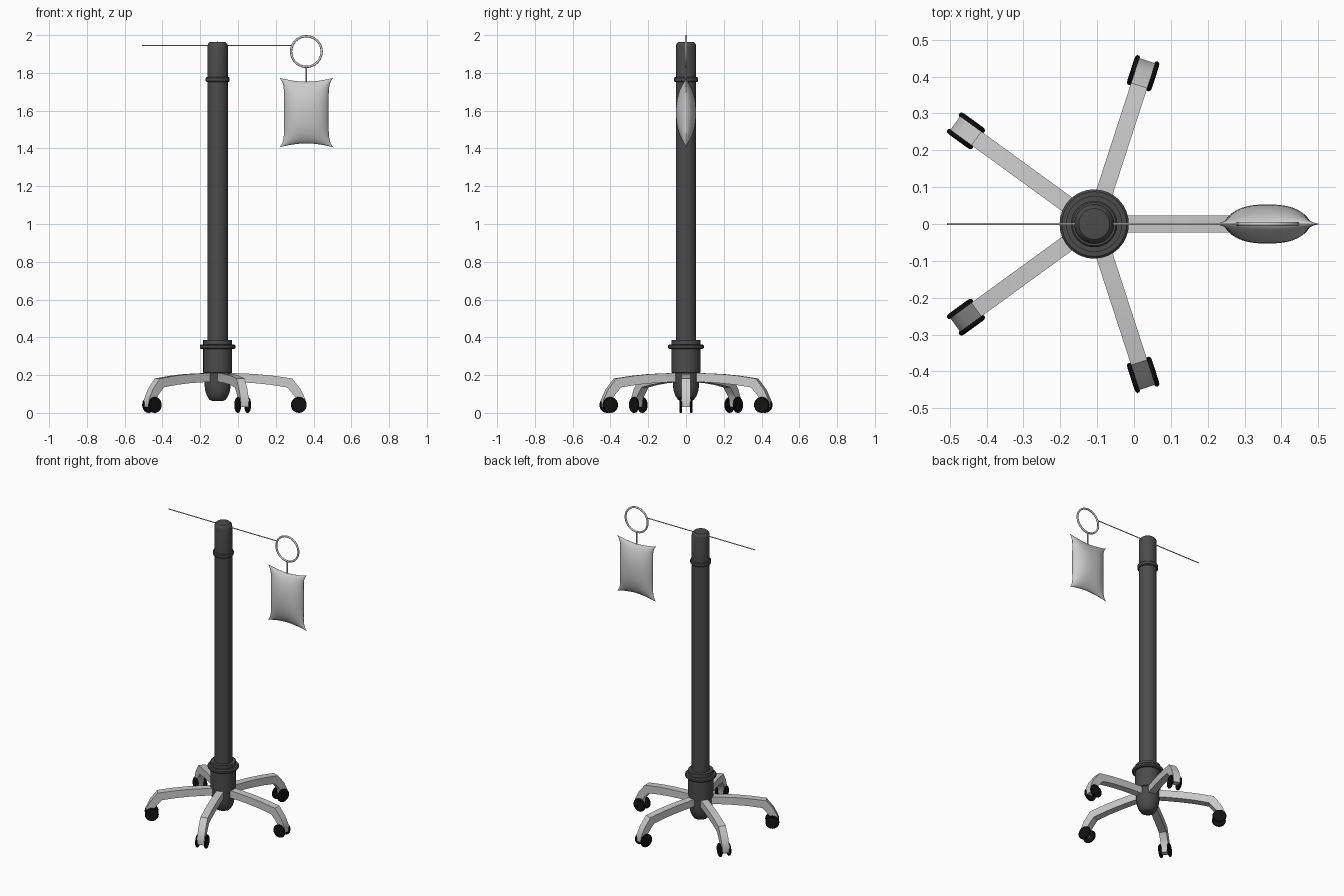
import bpy, bmesh, math
from mathutils import Matrix, Vector

if "Cube" in bpy.data.objects:
    bpy.data.objects.remove(bpy.data.objects["Cube"])

PX = -0.108  # x of the pole axis


def material(name, v):
    m = bpy.data.materials.new(name)
    m.diffuse_color = (v, v, v, 1)
    m.use_nodes = True
    m.node_tree.nodes["Principled BSDF"].inputs["Base Color"].default_value = m.diffuse_color
    return m


DARK = material("dark_grey", 0.07)
BLACK = material("black", 0.006)


def finish(name, bm, mat=None, smooth=True):
    bmesh.ops.remove_doubles(bm, verts=bm.verts, dist=1e-5)
    bmesh.ops.recalc_face_normals(bm, faces=bm.faces)
    me = bpy.data.meshes.new(name)
    bm.to_mesh(me)
    bm.free()
    ob = bpy.data.objects.new(name, me)
    bpy.context.collection.objects.link(ob)
    if mat:
        me.materials.append(mat)
    if smooth:
        bpy.ops.object.select_all(action='DESELECT')
        ob.select_set(True)
        bpy.context.view_layer.objects.active = ob
        bpy.ops.object.shade_smooth_by_angle(angle=math.radians(35))
    return ob


def lathe(bm, profile, matrix, steps=32):
    """Spin (radius, height) points around local z."""
    vs = [bm.verts.new((r, 0, z)) for r, z in profile]
    es = [bm.edges.new(p) for p in zip(vs, vs[1:])]
    before = set(bm.verts) - set(vs)
    bmesh.ops.spin(bm, geom=vs + es, cent=(0, 0, 0), axis=(0, 0, 1),
                   angle=2 * math.pi, steps=steps)
    new = [v for v in bm.verts if v not in before]
    bmesh.ops.transform(bm, matrix=matrix, verts=new)


def rod(name, a, b, r):
    a, b = Vector(a), Vector(b)
    d = b - a
    bm = bmesh.new()
    m = Matrix.Translation(a) @ d.to_track_quat('Z', 'Y').to_matrix().to_4x4()
    lathe(bm, [(0, 0), (r, 0), (r, d.length), (0, d.length)], m, 12)
    return finish(name, bm)


# Pole with rounded cap and trim ring
axis = Matrix.Translation((PX, 0, 0))
bm = bmesh.new()
lathe(bm, [(0, 0.3), (0.054, 0.3), (0.054, 1.752), (0.059, 1.752), (0.063, 1.757),
           (0.063, 1.773), (0.059, 1.778), (0.054, 1.778), (0.054, 1.94),
           (0.051, 1.954), (0.042, 1.963), (0, 1.965)], axis)
finish("pole", bm, DARK)

# Hub: rounded bottom, barrel, flange and step
bm = bmesh.new()
lathe(bm, [(0, 0.063), (0.03, 0.064), (0.043, 0.07), (0.056, 0.09), (0.065, 0.115),
           (0.07, 0.15), (0.07, 0.21), (0.076, 0.213), (0.076, 0.338), (0.088, 0.338),
           (0.094, 0.344), (0.094, 0.356), (0.088, 0.362), (0.076, 0.362),
           (0.076, 0.385), (0.05, 0.385)], axis)
finish("hub", bm, DARK)

# Five legs with twin casters
LEG = [(0.03, 0.212), (0.13, 0.209), (0.21, 0.205), (0.30, 0.196), (0.395, 0.182),
       (0.44, 0.125), (0.466, 0.07), (0.462, 0.03), (0.425, 0.03), (0.418, 0.075),
       (0.395, 0.105), (0.368, 0.135), (0.28, 0.149), (0.20, 0.157), (0.12, 0.162),
       (0.03, 0.165)]
WHEEL = [(0, 0.021), (0.038, 0.021), (0.042, 0.024), (0.042, 0.03),
         (0.038, 0.034), (0.03, 0.035), (0, 0.035)]
for i in range(5):
    turn = axis @ Matrix.Rotation(math.radians(72 * i), 4, 'Z')
    bm = bmesh.new()
    f = bm.faces.new([bm.verts.new((r, -0.023, z)) for r, z in LEG])
    ext = bmesh.ops.extrude_face_region(bm, geom=[f])["geom"]
    for v in ext:
        if isinstance(v, bmesh.types.BMVert):
            v.co.y = 0.023
    bmesh.ops.transform(bm, matrix=turn, verts=bm.verts)
    finish(f"leg_{i + 1}", bm)
    bm = bmesh.new()
    for side in (1, -1):
        m = turn @ Matrix.Translation((0.43, 0, 0.042)) @ Matrix.Rotation(side * math.pi / 2, 4, 'X')
        lathe(bm, WHEEL, m, 24)
    finish(f"caster_{i + 1}", bm, BLACK)

# Cross rod, hanging ring and hook
rod("cross_rod", (-0.507, 0, 1.945), (0.284, 0, 1.945), 0.003)
rod("bag_hook", (0.362, 0, 1.835), (0.362, 0, 1.745), 0.004)
bpy.ops.mesh.primitive_torus_add(major_radius=0.081, minor_radius=0.006, major_segments=40,
                                 minor_segments=10, location=(0.362, 0, 1.913),
                                 rotation=(math.pi / 2, 0, 0))
bpy.context.object.name = "hanging_ring"
bpy.ops.object.shade_smooth()

# Inflated fluid bag with flared corners
NU, NV = 20, 24
bm = bmesh.new()
for side in (1, -1):
    grid = []
    for j in range(NV + 1):
        v = math.sin(math.pi / 2 * (2 * j / NV - 1))
        row = []
        for i in range(NU + 1):
            u = math.sin(math.pi / 2 * (2 * i / NU - 1))
            x = u * (0.118 + 0.025 * abs(v) ** 7)
            z = v * (0.163 + 0.021 * abs(u) ** 1.8)
            t = max(0, (1 - abs(u) ** 2.6) * (1 - abs(v) ** 2.2)) ** 0.65
            row.append(bm.verts.new((0.362 + x, side * 0.053 * t, 1.59 + z)))
        grid.append(row)
    for j in range(NV):
        for i in range(NU):
            bm.faces.new((grid[j][i], grid[j][i + 1], grid[j + 1][i + 1], grid[j + 1][i]))
finish("fluid_bag", bm)
